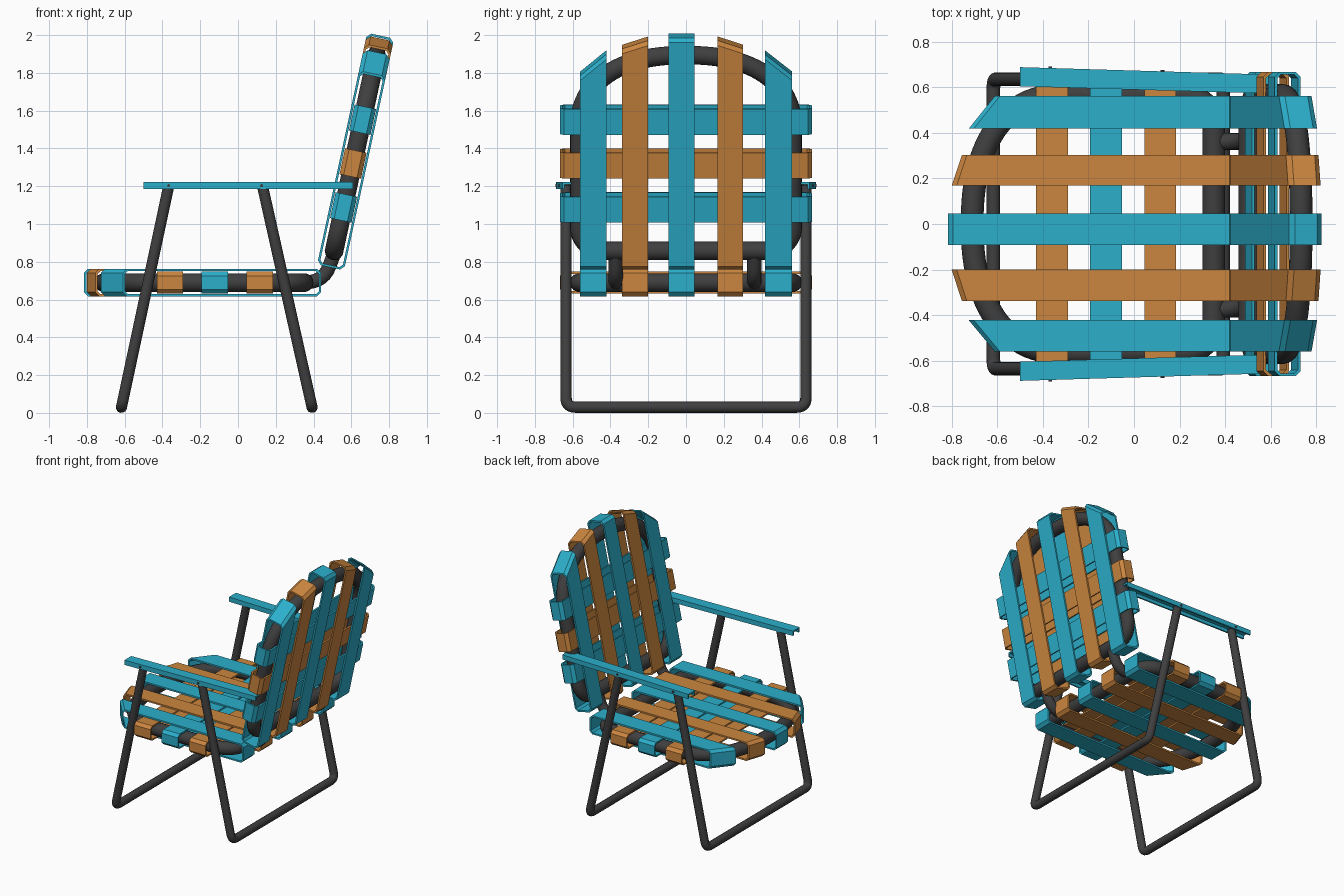
import bpy, bmesh, math
from mathutils import Vector

if "Cube" in bpy.data.objects:
    bpy.data.objects.remove(bpy.data.objects["Cube"])

def material(name, col):
    m = bpy.data.materials.new(name)
    m.diffuse_color = (*col, 1)
    m.use_nodes = True
    m.node_tree.nodes["Principled BSDF"].inputs["Base Color"].default_value = m.diffuse_color
    return m

CYAN = material("cyan", (0.025, 0.43, 0.60))
ORANGE = material("orange", (0.60, 0.24, 0.05))
DARK = material("dark_metal", (0.05, 0.05, 0.05))

def finish(name, bm, mat):
    bmesh.ops.recalc_face_normals(bm, faces=bm.faces)
    me = bpy.data.meshes.new(name)
    bm.to_mesh(me)
    bm.free()
    me.materials.append(mat)
    ob = bpy.data.objects.new(name, me)
    bpy.context.collection.objects.link(ob)
    return ob

def tube(name, pts, r, closed=False):
    cu = bpy.data.curves.new(name, 'CURVE')
    cu.dimensions = '3D'
    cu.bevel_depth, cu.bevel_resolution, cu.use_fill_caps = r, 5, True
    sp = cu.splines.new('POLY')
    sp.points.add(len(pts) - 1)
    for p, q in zip(sp.points, pts):
        p.co = (*q, 1)
    sp.use_cyclic_u = closed
    cu.materials.append(DARK)
    ob = bpy.data.objects.new(name, cu)
    bpy.context.collection.objects.link(ob)
    bpy.ops.object.select_all(action='DESELECT')
    ob.select_set(True)
    bpy.context.view_layer.objects.active = ob
    bpy.ops.object.convert(target='MESH')
    bpy.ops.object.shade_smooth_by_angle(angle=math.radians(40))

def fillet(pts, r, n=6):
    # round the inner corners of an open path
    pts = [Vector(p) for p in pts]
    out = [pts[0]]
    for a, b, c in zip(pts, pts[1:], pts[2:]):
        p, q = b + (a - b).normalized() * r, b + (c - b).normalized() * r
        for i in range(n + 1):
            t = i / n
            out.append(p * (1 - t) ** 2 + b * 2 * t * (1 - t) + q * t * t)
    return out + [pts[-1]]

# Panel placement: u runs away from the hinge, w is the sitting side
TILT = math.radians(12.2)
S, C = math.sin(TILT), math.cos(TILT)

def seat_pos(u, y, w):
    return Vector((0.44 - u, y, 0.69 + w))

def back_pos(u, y, w):
    return Vector((0.49 + u * S - w * C, y, 0.77 + u * C + w * S))

def strap(name, mat, place, sides, half, c=0.022, t=0.012):
    # hollow flat loop; sides = two (position across, start, end)
    bm = bmesh.new()
    rings = []
    for pos, a, b in sides:
        for k, ch in ((0, c), (t, c * 0.7)):
            a1, b1, h = a + k, b - k, half - k
            prof = [(a1 + ch, -h), (b1 - ch, -h), (b1, ch - h), (b1, h - ch),
                    (b1 - ch, h), (a1 + ch, h), (a1, h - ch), (a1, ch - h)]
            rings.append([bm.verts.new(place(s, pos, w)) for s, w in prof])
    o0, i0, o1, i1 = rings
    for p, q in ((o0, o1), (o1, i1), (i1, i0), (i0, o0)):
        for j in range(8):
            k = (j + 1) % 8
            bm.faces.new((p[j], p[k], q[k], q[j]))
    finish(name, bm, mat)

def panel(label, place, cross_mats):
    # D-shaped tube frame
    half = [(0.09, 0.0)]
    for i in range(9):
        a = math.radians(90 * i / 8)
        half.append((0.22 - 0.13 * math.cos(a), 0.435 + 0.13 * math.sin(a)))
    for i in range(25):
        a = math.radians(90 * i / 24)
        half.append((0.75 + 0.40 * math.sin(a) ** (2 / 2.3),
                     0.565 * max(math.cos(a), 0) ** (2 / 2.3)))
    path = half + [(u, -y) for u, y in half[-2:0:-1]]
    tube(label + "_frame", [place(u, y, 0) for u, y in path], 0.05, True)
    # long straps, ends slanted to follow the frame curve
    for i, (y0, y1, e0, e1, m) in enumerate((
            (-0.56, -0.422, 1.05, 1.165, CYAN), (-0.338, -0.2, 1.195, 1.24, ORANGE),
            (-0.093, 0.045, 1.255, 1.255, CYAN), (0.168, 0.303, 1.24, 1.195, ORANGE),
            (0.418, 0.562, 1.165, 1.05, CYAN))):
        strap(f"{label}_long_strap_{i+1}", m, place, ((y0, 0, e0), (y1, 0, e1)), 0.073)
    # cross straps
    for i, (u, m) in enumerate(zip((0.325, 0.563, 0.80), cross_mats)):
        strap(f"{label}_cross_strap_{i+1}", m, lambda s, p, w: place(p, s, w),
              ((u - 0.07, -0.667, 0.667), (u + 0.07, -0.667, 0.667)), 0.058)

panel("seat", seat_pos, (ORANGE, CYAN, ORANGE))
panel("back", back_pos, (CYAN, ORANGE, CYAN))

# Hinge tubes joining seat and back
for side, y in (("left", -0.372), ("right", 0.362)):
    tube(f"{side}_hinge", fillet([(0.35, y, 0.69), (0.455, y, 0.70), (0.515, y, 0.86)], 0.08), 0.038)

# U-shaped leg loops
for name, xt, xb in (("front_leg", -0.367, -0.617), ("rear_leg", 0.13, 0.392)):
    y = 0.635
    tube(name, fillet([(xt, -y, 1.2), (xb, -y, 0.03), (xb, y, 0.03), (xt, y, 1.2)], 0.05), 0.03)

# Armrests: downward-open channels angled inward to the back
for side, s in (("left", -1), ("right", 1)):
    bm = bmesh.new()
    ends = []
    for x, a, b in ((-0.5, 0.604, 0.688), (0.61, 0.572, 0.655)):
        t = 0.012
        prof = [(a, 1.185), (a, 1.222), (b, 1.222), (b, 1.185),
                (b - t, 1.185), (b - t, 1.21), (a + t, 1.21), (a + t, 1.185)]
        ends.append([bm.verts.new((x, s * y, z)) for y, z in prof])
    p, q = ends
    for j in range(8):
        k = (j + 1) % 8
        bm.faces.new((p[j], p[k], q[k], q[j]))
    for e in ends:
        for f in ((0, 1, 6, 7), (1, 2, 5, 6), (2, 3, 4, 5)):
            bm.faces.new([e[j] for j in f])
    finish(f"{side}_armrest", bm, CYAN)
    # bolts through arm and leg
    for n, x in (("front", -0.367), ("rear", 0.125)):
        yo = 0.688 - (x + 0.5) * 0.03
        tube(f"{side}_{n}_bolt", [(x, s * (yo - 0.08), 1.203), (x, s * (yo + 0.006), 1.203)], 0.008)
